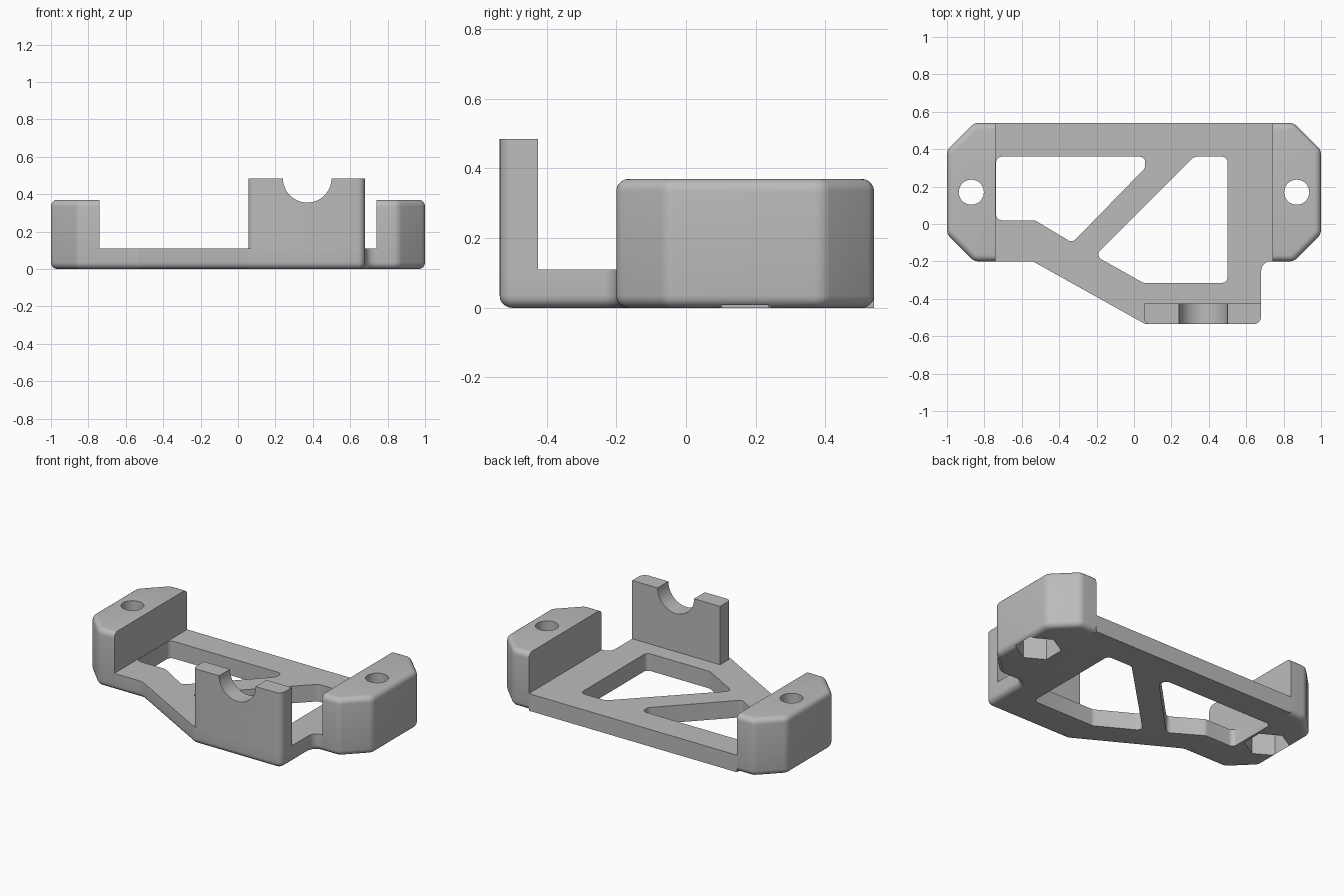
import bpy, bmesh, math
from mathutils import Vector

if "Cube" in bpy.data.objects:
    bpy.data.objects.remove(bpy.data.objects["Cube"])

grey = bpy.data.materials.new("matte grey")
grey.use_nodes = True
COLOR = (0.5, 0.5, 0.5, 1)
grey.diffuse_color = COLOR
grey.node_tree.nodes["Principled BSDF"].inputs["Base Color"].default_value = COLOR

FRAME_H, PAD_H, WALL_H = 0.11, 0.37, 0.485
PAD_X = 0.74       # inner face of the end pads
EDGE = 0.035       # rounding of the outer rims


def fillet(corners, steps=6):
    """Round each (x, y, radius) corner of a closed outline."""
    out = []
    for i, (x, y, r) in enumerate(corners):
        p = Vector((x, y))
        if not r:
            out.append(p)
            continue
        a = (Vector(corners[i - 1][:2]) - p).normalized()
        b = (Vector(corners[(i + 1) % len(corners)][:2]) - p).normalized()
        half = a.angle(b) / 2
        centre = p + (a + b).normalized() * r / math.sin(half)
        start = p + a * r / math.tan(half) - centre
        end = p + b * r / math.tan(half) - centre
        sweep = start.angle_signed(end)   # clockwise positive
        for k in range(steps + 1):
            t = -sweep * k / steps
            c, s = math.cos(t), math.sin(t)
            out.append(centre + Vector((start.x * c - start.y * s,
                                        start.x * s + start.y * c)))
    return out


def prism(name, outline, z0, z1, rims=()):
    """Extrude an outline; round the rims at the given heights, except on the pad seams."""
    bm = bmesh.new()
    base = bm.faces.new([bm.verts.new((p.x, p.y, z0)) for p in outline])
    top = bmesh.ops.extrude_face_region(bm, geom=[base], use_keep_orig=True)["geom"]
    for v in top:
        if isinstance(v, bmesh.types.BMVert):
            v.co.z = z1
    bmesh.ops.recalc_face_normals(bm, faces=bm.faces)

    def on_rim(e):
        a, b = (v.co for v in e.verts)
        seam = all(abs(abs(c.x) - PAD_X) < 1e-4 for c in (a, b))
        return not seam and any(abs(a.z - z) + abs(b.z - z) < 1e-4 for z in rims)

    edges = [e for e in bm.edges if on_rim(e)]
    if edges:
        bmesh.ops.bevel(bm, geom=edges, offset=EDGE, segments=5, profile=0.5,
                        affect='EDGES', clamp_overlap=False)
    mesh = bpy.data.meshes.new(name)
    bm.to_mesh(mesh)
    bm.free()
    mesh.materials.append(grey)
    ob = bpy.data.objects.new(name, mesh)
    bpy.context.collection.objects.link(ob)
    return ob


def ring(x, y, r, n, turn=0.0):
    return [Vector((x + r * math.cos(turn + math.tau * i / n),
                    y + r * math.sin(turn + math.tau * i / n))) for i in range(n)]


def activate(ob):
    bpy.ops.object.select_all(action='DESELECT')
    ob.select_set(True)
    bpy.context.view_layer.objects.active = ob


def cut(ob, cutters):
    """Subtract the cutters, then remove them."""
    activate(ob)
    for c in cutters:
        m = ob.modifiers.new("cut", 'BOOLEAN')
        m.operation, m.solver, m.object = 'DIFFERENCE', 'EXACT', c
        bpy.ops.object.modifier_apply(modifier=m.name)
        bpy.data.objects.remove(c)


# Flat base frame with two openings that leave a diagonal brace
frame = prism("base_frame", fillet([
    (-PAD_X, -0.2, 0), (-0.54, -0.2, 0.04), (0.06, -0.535, 0.04), (0.68, -0.535, 0.04),
    (0.68, -0.2, 0.05), (PAD_X, -0.2, 0), (PAD_X, 0.54, 0), (-PAD_X, 0.54, 0)]),
    0, FRAME_H, rims=(0,))
left_opening = fillet([
    (-0.737, 0.02, 0.03), (-0.53, 0.02, 0.04), (-0.33, -0.1, 0.03),
    (0.06, 0.3, 0.04), (0.06, 0.36, 0.03), (-0.737, 0.36, 0.03)])
right_opening = fillet([
    (-0.19, -0.18, 0.03), (0.05, -0.315, 0.04), (0.5, -0.315, 0.03),
    (0.5, 0.36, 0.03), (0.32, 0.36, 0.05), (-0.19, -0.15, 0.03)])
cut(frame, [prism("opening_cutter", o, -0.1, 0.3) for o in (left_opening, right_opening)])

# Raised end pads: bolt hole from the top, hexagonal nut pocket from below
pads = []
for name, s in (("left_pad", 1), ("right_pad", -1)):
    outline = fillet([
        (s * PAD_X, -0.2, 0), (s * 0.855, -0.2, 0.06), (s, -0.055, 0.06),
        (s, 0.395, 0.06), (s * 0.855, 0.54, 0.06), (s * PAD_X, 0.54, 0)])
    pad = prism(name, outline, 0, PAD_H, rims=(0, PAD_H))
    cut(pad, [prism("bolt_cutter", ring(s * 0.87, 0.17, 0.067, 40), -0.1, 0.6),
              prism("nut_cutter", ring(s * 0.87, 0.17, 0.135, 6, math.pi / 6), -0.1, 0.2)])
    pads.append(pad)

# Upright wall with a half-round cradle in its top edge
wall = prism("cradle_wall", fillet([
    (0.055, -0.535, 0.03), (0.68, -0.535, 0.04), (0.68, -0.425, 0), (0.055, -0.425, 0)]),
    FRAME_H, WALL_H)
notch = prism("cradle_cutter", ring(0, 0, 0.13, 64), -0.3, 0.3)
notch.location = (0.37, -0.48, WALL_H)
notch.rotation_euler.x = math.pi / 2
bpy.context.view_layer.update()
cut(wall, [notch])

for ob in (frame, wall, *pads):
    activate(ob)
    bpy.ops.object.shade_smooth_by_angle(angle=math.radians(30))
